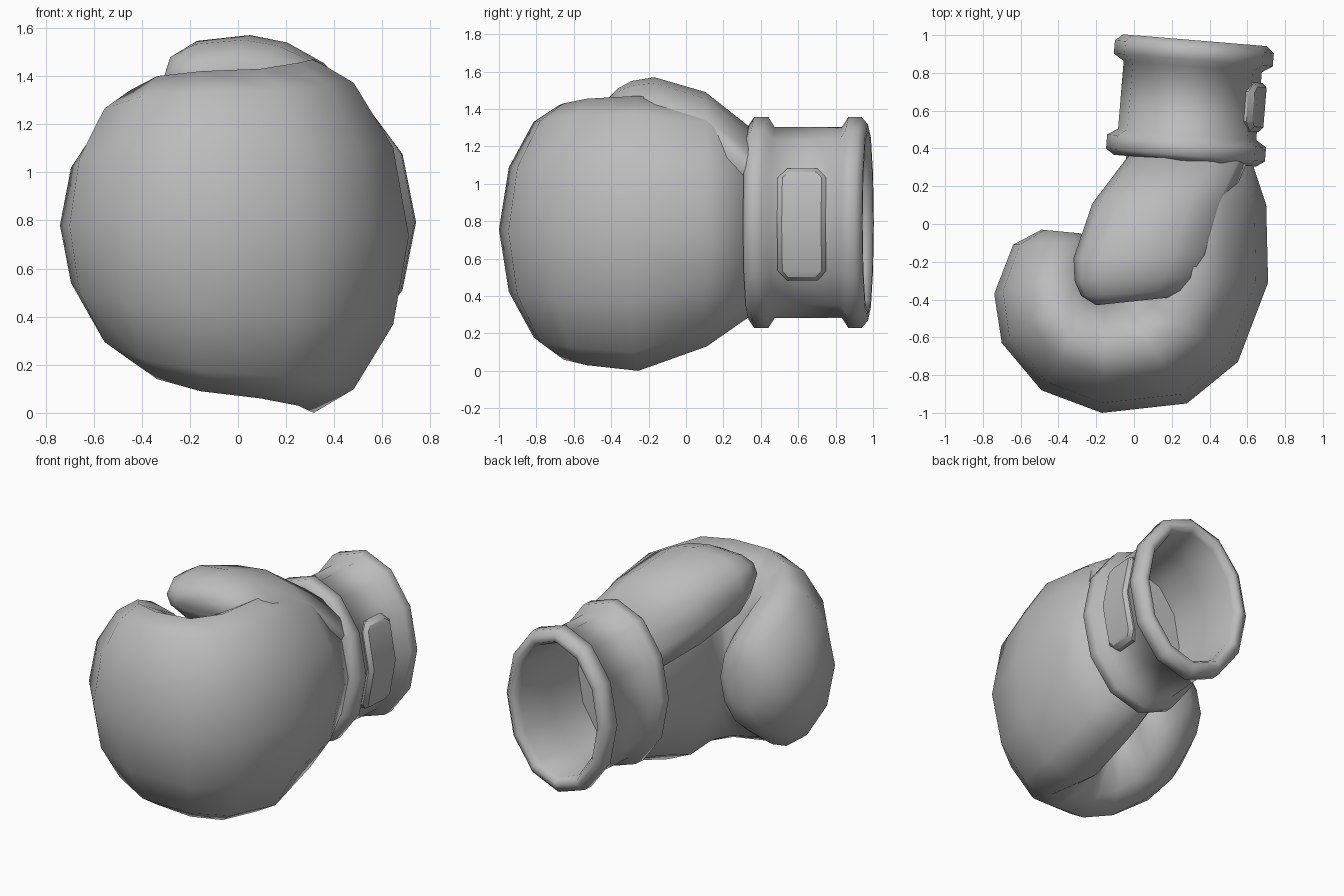
import bpy, bmesh, math
from mathutils import Vector, Matrix

SIDES = 12

if "Cube" in bpy.data.objects:
    bpy.data.objects.remove(bpy.data.objects["Cube"])

grey = bpy.data.materials.new("plain grey")
grey.use_nodes = True
grey.diffuse_color = (0.5, 0.5, 0.5, 1)
grey.node_tree.nodes["Principled BSDF"].inputs["Base Color"].default_value = (0.5, 0.5, 0.5, 1)


def finish(name, bm, angle):
    bmesh.ops.recalc_face_normals(bm, faces=bm.faces[:])
    mesh = bpy.data.meshes.new(name)
    bm.to_mesh(mesh)
    bm.free()
    mesh.materials.append(grey)
    obj = bpy.data.objects.new(name, mesh)
    bpy.context.collection.objects.link(obj)
    bpy.ops.object.select_all(action='DESELECT')
    obj.select_set(True)
    bpy.context.view_layer.objects.active = obj
    bpy.ops.object.shade_smooth_by_angle(angle=math.radians(angle))
    return obj


def loft(name, rings, angle=70, outer_pow=1.0, inner_pow=1.0, place=Matrix()):
    """Skin upright rings: outer xy, inner xy, top z, bottom z.
    Powers above 1 make that side leaner, below 1 boxier."""
    bm = bmesh.new()
    loops = []
    for outer, inner, top, bottom in rings:
        o, i = Vector(outer), Vector(inner)
        mid, half = (o + i) / 2, (o - i) / 2
        loop = []
        for k in range(SIDES):
            a = 2 * math.pi * k / SIDES
            c, s = math.cos(a), math.sin(a)
            power = outer_pow if c > 0 else inner_pow
            p = mid + half * math.copysign(abs(c) ** power, c)
            s = math.copysign(abs(s) ** min(power, 1), s)
            z = (top + bottom) / 2 + (top - bottom) / 2 * s
            loop.append(bm.verts.new(place @ Vector((p.x, p.y, z))))
        loops.append(loop)
    for a, b in zip(loops, loops[1:]):
        for k in range(SIDES):
            n = (k + 1) % SIDES
            bm.faces.new((a[k], a[n], b[n], b[k]))
    bm.faces.new(loops[0])
    bm.faces.new(loops[-1])
    return finish(name, bm, angle)


# Palm bending round into the curled fingers
loft("palm_and_fingers", [
    ((0.63, 0.31), (-0.04, 0.37), 1.29, 0.29),
    ((0.70, 0.10), (-0.06, 0.12), 1.41, 0.13),
    ((0.71, -0.31), (-0.08, -0.20), 1.47, 0.00),
    ((0.55, -0.73), (-0.05, -0.33), 1.455, 0.03),
    ((0.28, -0.95), (-0.09, -0.36), 1.43, 0.06),
    ((-0.17, -1.00), (-0.14, -0.36), 1.42, 0.09),
    ((-0.49, -0.88), (-0.18, -0.33), 1.40, 0.14),
    ((-0.70, -0.63), (-0.20, -0.28), 1.34, 0.22),
    ((-0.74, -0.37), (-0.18, -0.20), 1.26, 0.30),
    ((-0.64, -0.11), (-0.20, -0.09), 1.09, 0.45),
    ((-0.49, -0.03), (-0.28, -0.05), 0.94, 0.62),
], outer_pow=1.25)

# Thumb lying over the gap, merging into the palm on its outer side
loft("thumb", [
    ((0.60, 0.33), (-0.03, 0.36), 1.30, 0.82),
    ((0.50, 0.10), (-0.22, 0.11), 1.49, 0.96),
    ((0.42, -0.16), (-0.32, -0.18), 1.57, 1.10),
    ((0.36, -0.28), (-0.315, -0.30), 1.55, 1.20),
    ((0.28, -0.35), (-0.28, -0.38), 1.51, 1.28),
    ((0.18, -0.39), (-0.20, -0.43), 1.46, 1.34),
], outer_pow=1.25, inner_pow=0.75)

# Open cuff with a bead at each end: distance along it, wall offset
RX, RZ, MID = 0.362, 0.505, 0.793
tilt = Matrix.Translation((0.27, 0.335, 0)) @ Matrix.Rotation(math.radians(-4.7), 4, 'Z')
profile = [(0, -0.05), (0, 0.015), (0.03, 0.06), (0.105, 0.06), (0.14, 0.005),
           (0.50, 0.005), (0.535, 0.06), (0.605, 0.06), (0.64, 0.02),
           (0.64, -0.015), (0.60, -0.04), (0.32, -0.05), (0.05, -0.06)]
loft("cuff", [((RX + d, t), (-RX - d, t), MID + RZ + d, MID - RZ - d)
              for t, d in profile], angle=60, place=tilt)

# Strap tab wrapped on the outer side of the cuff
bm = bmesh.new()
rows = []
for z, w in ((-0.30, 0.08), (-0.25, 0.13), (0, 0.13), (0.25, 0.13), (0.30, 0.08)):
    x = RX * math.sqrt(1 - (z / RZ) ** 2) + 0.037
    rows.append([bm.verts.new(tilt @ Vector((x, 0.315 + s * w, MID - 0.01 + z)))
                 for s in (-1, 1)])
for a, b in zip(rows, rows[1:]):
    bm.faces.new((a[0], a[1], b[1], b[0]))
out = bmesh.ops.extrude_face_region(bm, geom=bm.faces[:])
moved = [g for g in out["geom"] if isinstance(g, bmesh.types.BMVert)]
bmesh.ops.translate(bm, verts=moved, vec=(-0.08, 0, 0))
tab = finish("strap_tab", bm, 40)
bevel = tab.modifiers.new("soft_edge", 'BEVEL')
bevel.width = 0.022
bevel.segments = 1
bevel.angle_limit = math.radians(50)
